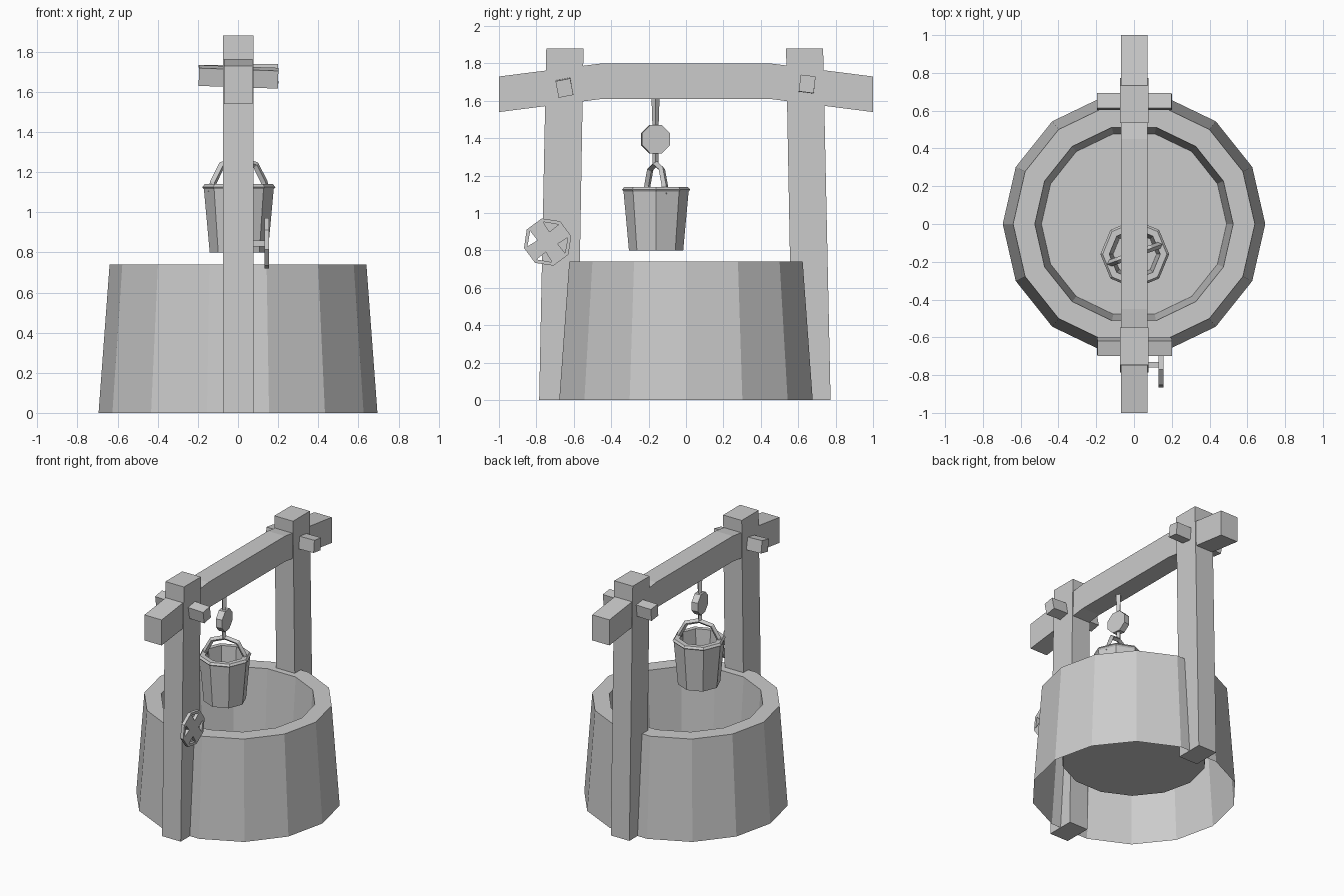
import bpy, bmesh
from math import radians, cos, sin, pi
from mathutils import Vector, Matrix

if "Cube" in bpy.data.objects:
    bpy.data.objects.remove(bpy.data.objects["Cube"])


def finish(bm, name, loc=(0, 0, 0), rot=(0, 0, 0)):
    bmesh.ops.recalc_face_normals(bm, faces=bm.faces)
    me = bpy.data.meshes.new(name)
    bm.to_mesh(me)
    bm.free()
    ob = bpy.data.objects.new(name, me)
    ob.location, ob.rotation_euler = loc, rot
    bpy.context.collection.objects.link(ob)
    return ob


def lathe(name, profile, sides, loc=(0, 0, 0), cap_start=False, cap_end=False):
    """Faceted ring surface from (radius, z) points."""
    bm = bmesh.new()
    rings = [[bm.verts.new((r * cos(2 * pi * i / sides), r * sin(2 * pi * i / sides), z))
              for i in range(sides)] for r, z in profile]
    for a, b in zip(rings, rings[1:]):
        for i in range(sides):
            j = (i + 1) % sides
            bm.faces.new((a[i], a[j], b[j], b[i]))
    if cap_start:
        bm.faces.new(rings[0])
    if cap_end:
        bm.faces.new(rings[-1])
    return finish(bm, name, loc)


def prism(name, profile, x0, x1, loc=(0, 0, 0), rot=(0, 0, 0)):
    """Solid from a (y, z) outline swept along x."""
    bm = bmesh.new()
    face = bm.faces.new([bm.verts.new((x0, y, z)) for y, z in profile])
    ext = bmesh.ops.extrude_face_region(bm, geom=[face])
    moved = [v for v in ext["geom"] if isinstance(v, bmesh.types.BMVert)]
    bmesh.ops.translate(bm, verts=moved, vec=(x1 - x0, 0, 0))
    return finish(bm, name, loc, rot)


def ngon(r, sides, start):
    return [(r * cos(start + 2 * pi * i / sides), r * sin(start + 2 * pi * i / sides))
            for i in range(sides)]


def curve(name, loops, cyclic, loc, rot, **settings):
    """Poly curve turned into a mesh."""
    cu = bpy.data.curves.new(name, 'CURVE')
    for key, val in settings.items():
        setattr(cu, key, val)
    for pts in loops:
        sp = cu.splines.new('POLY')
        sp.points.add(len(pts) - 1)
        for p, co in zip(sp.points, pts):
            p.co = (*co, 1)
        sp.use_cyclic_u = cyclic
    ob = bpy.data.objects.new(name, cu)
    ob.location, ob.rotation_euler = loc, rot
    bpy.context.collection.objects.link(ob)
    bpy.ops.object.select_all(action='DESELECT')
    ob.select_set(True)
    bpy.context.view_layer.objects.active = ob
    bpy.ops.object.convert(target='MESH')
    for poly in ob.data.polygons:
        poly.use_smooth = False


# Well wall: open underneath, with a raised floor inside
lathe("well_wall", [(0.695, 0), (0.64, 0.74), (0.525, 0.74), (0.49, 0.26)], 14, cap_end=True)

# Leaning posts
prism("front_post", [(-0.785, 0), (-0.58, 0), (-0.548, 1.88), (-0.747, 1.88)], -0.075, 0.078)
prism("back_post", [(0.57, 0), (0.773, 0), (0.733, 1.88), (0.535, 1.88)], -0.075, 0.078)

# Cross beam with drooping ends
prism("cross_beam", [(-1, 1.54), (-0.45, 1.61), (0.45, 1.61), (1, 1.54),
                     (1, 1.73), (0.45, 1.80), (-0.45, 1.80), (-1, 1.73)], -0.07, 0.072)

# Pegs through the posts
square = [(-0.04, -0.045), (0.04, -0.045), (0.04, 0.045), (-0.04, 0.045)]
prism("front_peg", square, -0.195, 0.2, (0, -0.65, 1.675), (radians(11), radians(2), 0))
prism("back_peg", square, -0.195, 0.2, (0, 0.648, 1.687), (radians(-7), radians(-1), 0))

# Rope, pulley and hook link
lathe("rope", [(0.014, 1.39), (0.022, 1.63)], 4, (0, -0.163, 0), True, True)
prism("pulley", ngon(0.082, 8, pi / 8), -0.024, 0.024, (0, -0.163, 1.395), (0, 0, radians(8)))
lathe("hook_link", [(0.016, 1.26), (0.016, 1.35)], 4, (0, -0.163, 0), True, True)

# Bucket, hollow, with a chamfered rim
lathe("bucket", [(0.145, 0.80), (0.174, 1.115), (0.182, 1.125), (0.17, 1.14), (0.135, 1.14), (0.115, 0.84)],
      8, (0.004, -0.16, 0), True, True)
curve("bucket_handle", [[(-0.145, 0, 1.10), (-0.135, 0, 1.15), (-0.09, 0, 1.235), (0, 0, 1.262),
                         (0.09, 0, 1.235), (0.135, 0, 1.15), (0.145, 0, 1.10)]], False,
      (0.004, -0.16, 0), (0, 0, radians(20)), dimensions='3D', bevel_depth=0.018,
      bevel_resolution=0, use_fill_caps=True)

# Crank wheel: octagon with four triangular openings
wheel = [[(x, y, 0) for x, y in ngon(0.13, 8, radians(14))]]
for k in range(4):
    turn = Matrix.Rotation(radians(80 + 90 * k), 3, 'Z')
    wheel.append([turn @ Vector(p) for p in ((0.055, 0, 0), (0.102, 0.042, 0), (0.102, -0.042, 0))])
curve("crank_wheel", wheel, True, (0.143, -0.74, 0.845), (pi / 2, 0, pi / 2),
      dimensions='2D', fill_mode='BOTH', extrude=0.012)
prism("crank_axle", ngon(0.021, 4, pi / 4), 0.06, 0.135, (0, -0.745, 0.845))
